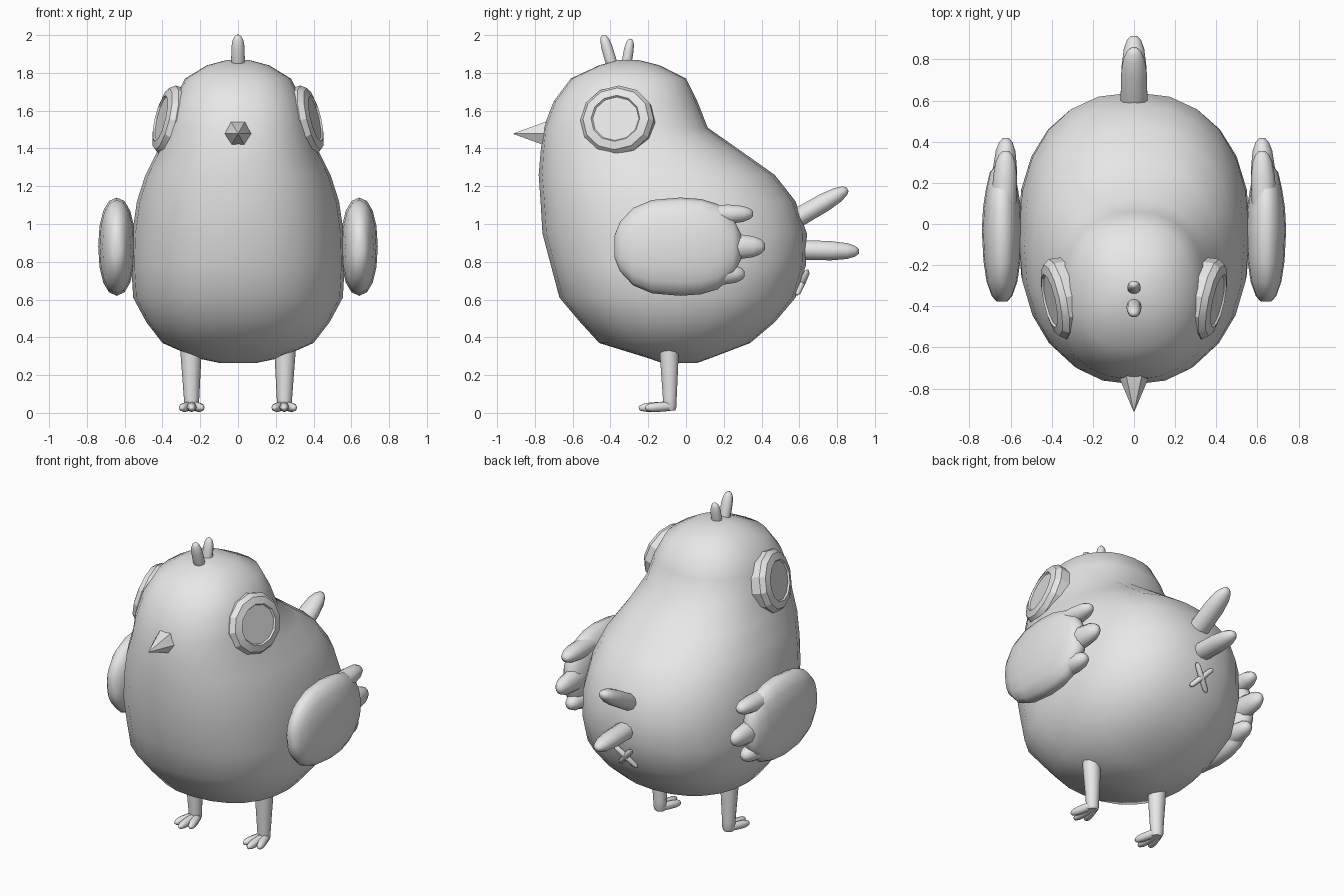
import bpy, bmesh
from math import cos, sin, tau, radians
from mathutils import Vector

cube = bpy.data.objects.get("Cube")
if cube:
    bpy.data.objects.remove(cube, do_unlink=True)

grey = bpy.data.materials.new("plain_grey")
grey.use_nodes = True
grey.diffuse_color = (0.8, 0.8, 0.8, 1)
grey.node_tree.nodes["Principled BSDF"].inputs["Base Color"].default_value = (0.8, 0.8, 0.8, 1)


def power(value, exponent):
    return abs(value) ** exponent * (1 if value >= 0 else -1)


def loft(name, rings, sides=12, n=2.0, side=1, angle=40):
    """Skin rings of (centre, axis u, axis v); n squares the section off."""
    bm = bmesh.new()
    loops = []
    for centre, u, v in rings:
        loop = []
        for i in range(sides):
            a = tau * i / sides
            p = centre + u * power(cos(a), 2 / n) + v * power(sin(a), 2 / n)
            loop.append(bm.verts.new((p.x * side, p.y, p.z)))
        loops.append(loop)
    for low, high in zip(loops, loops[1:]):
        for i in range(sides):
            j = (i + 1) % sides
            bm.faces.new((low[i], low[j], high[j], high[i]))
    bm.faces.new(loops[0])
    bm.faces.new(loops[-1])
    bmesh.ops.recalc_face_normals(bm, faces=bm.faces)
    mesh = bpy.data.meshes.new(name)
    bm.to_mesh(mesh)
    bm.free()
    mesh.materials.append(grey)
    obj = bpy.data.objects.new(name, mesh)
    bpy.context.collection.objects.link(obj)
    bpy.ops.object.select_all(action='DESELECT')
    obj.select_set(True)
    bpy.context.view_layer.objects.active = obj
    bpy.ops.object.shade_smooth_by_angle(angle=radians(angle))
    return obj


ROUND_TIP = [(0, 0.9), (0.3, 1), (0.65, 0.97), (0.85, 0.8), (0.95, 0.55), (1, 0.25)]


def rod(name, start, end, width, depth, profile=ROUND_TIP, sides=10, side=1, angle=60):
    """Straight tapered rod; width is across x, depth across the other way."""
    a, b = Vector(start), Vector(end)
    along = (b - a).normalized()
    u = Vector((1, 0, 0))
    u = (u - along * u.dot(along)).normalized()
    v = along.cross(u)
    rings = [(a.lerp(b, t), u * width * r, v * depth * r) for t, r in profile]
    return loft(name, rings, sides, 2, side, angle)


# Body and head: height, front, back, half width
body_profile = [
    (0.265, -0.13, 0.06, 0.10), (0.29, -0.20, 0.13, 0.22), (0.37, -0.46, 0.34, 0.40),
    (0.48, -0.56, 0.47, 0.485), (0.61, -0.67, 0.58, 0.555), (0.78, -0.715, 0.635, 0.565),
    (0.95, -0.76, 0.64, 0.56), (1.12, -0.77, 0.58, 0.535), (1.26, -0.78, 0.47, 0.49),
    (1.38, -0.77, 0.30, 0.43), (1.51, -0.755, 0.115, 0.385), (1.65, -0.70, 0.06, 0.345),
    (1.77, -0.61, 0.0, 0.28), (1.84, -0.46, -0.14, 0.165), (1.868, -0.36, -0.25, 0.06),
]
loft("body", [(Vector((0, (f + b) / 2, z)), Vector((w, 0, 0)), Vector((0, (b - f) / 2, 0)))
              for z, f, b, w in body_profile], sides=24, n=2.3, angle=60)

# Beak
rod("beak", (0, -0.70, 1.478), (0, -0.912, 1.478), 0.078, 0.078,
    [(0, 1), (0.22, 0.92), (1, 0.03)], sides=6, angle=30)

# Head tufts
rod("front_tuft", (0, -0.385, 1.82), (0, -0.438, 2.0), 0.036, 0.032)
rod("back_tuft", (0, -0.32, 1.82), (0, -0.293, 1.98), 0.033, 0.028)

# Tail feathers
rod("upper_tail_feather", (0, 0.50, 0.98), (0, 0.855, 1.185), 0.065, 0.053)
rod("lower_tail_feather", (0, 0.50, 0.865), (0, 0.915, 0.855), 0.062, 0.055)

# Small cross under the tail
for name, s in (("cross_stroke_a", 1), ("cross_stroke_b", -1)):
    rod(name, (-0.06 * s, 0.585, 0.625), (0.06 * s, 0.645, 0.755), 0.018, 0.018,
        [(0, 0.4), (0.1, 0.9), (0.5, 1), (0.9, 0.9), (1, 0.4)], sides=8)

# Wing sections: y, half thickness, half height
wing_profile = [
    (-0.378, 0.025, 0.06), (-0.35, 0.05, 0.13), (-0.28, 0.075, 0.205),
    (-0.18, 0.09, 0.247), (-0.03, 0.098, 0.26), (0.08, 0.092, 0.252),
    (0.17, 0.078, 0.225), (0.25, 0.06, 0.15), (0.29, 0.03, 0.07),
]
feathers = [("upper", 1.045, 1.055, 0.355, 0.055), ("middle", 0.88, 0.88, 0.418, 0.073),
            ("lower", 0.735, 0.735, 0.31, 0.06)]

for label, s in (("left", 1), ("right", -1)):
    # Eye: sloped rim around a flat, slightly sunken disc
    normal = Vector((1, -0.22, 0.24)).normalized()
    up = Vector((0, 0, 1))
    up = (up - normal * up.dot(normal)).normalized()
    across = normal.cross(up)
    centre = Vector((0.372, -0.365, 1.55))
    loft(label + "_eye",
         [(centre + normal * d, across * r * 1.06, up * r)
          for d, r in ((-0.1, 0.18), (0, 0.188), (0.03, 0.168), (0.042, 0.125), (0.032, 0.118))],
         sides=12, side=s, angle=25)

    # Wing with three feather tips
    loft(label + "_wing", [(Vector((0.642, y, 0.88)), Vector((w, 0, 0)), Vector((0, 0, h)))
                           for y, w, h in wing_profile], sides=16, n=2.2, side=s, angle=60)
    for part, z0, z1, tip, r in feathers:
        rod(label + "_" + part + "_wing_feather", (0.637, 0.0, z0), (0.622, tip, z1),
            0.06, r, side=s)

    # Leg
    rod(label + "_leg", (0.25, -0.09, 0.42), (0.245, -0.085, 0.012), 0.056, 0.053,
        [(0, 1), (0.25, 1), (0.85, 0.72), (0.95, 0.7), (1, 0.55)], side=s)

    # Toes
    for part, dx, tip in (("inner", -0.055, -0.215), ("middle", 0, -0.25), ("outer", 0.055, -0.215)):
        rod(label + "_" + part + "_toe", (0.245 + dx * 0.2, -0.075, 0.036),
            (0.245 + dx, tip, 0.026), 0.026, 0.026, sides=8, side=s)
